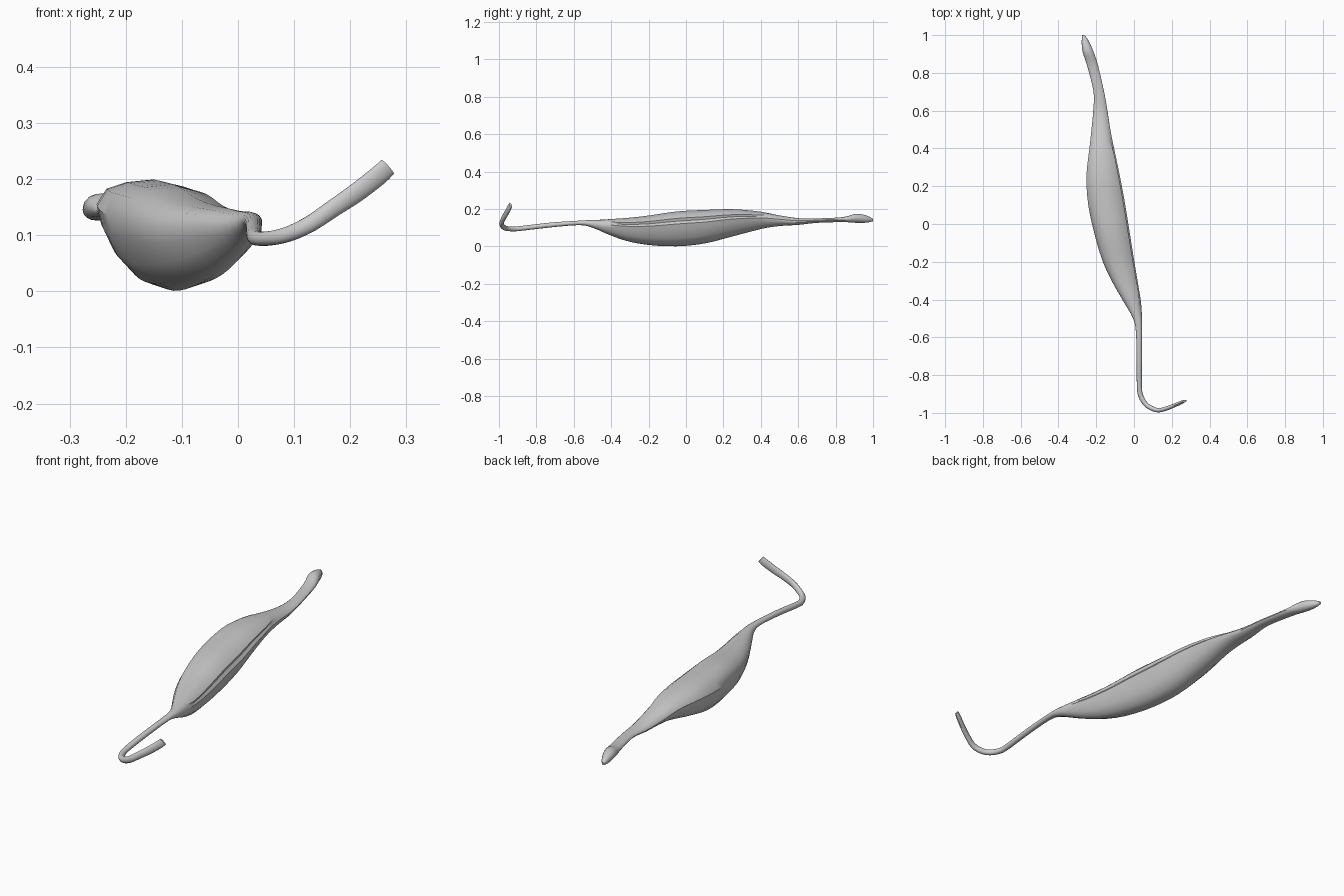
import bpy, bmesh, math
from mathutils import Vector

if "Cube" in bpy.data.objects:
    bpy.data.objects.remove(bpy.data.objects["Cube"])

# Pod sections: y, left x, right x, bottom z, top z
POD = [
    (1.0, -.274, -.262, .135, .148), (.965, -.277, -.237, .127, .165),
    (.91, -.272, -.213, .126, .175), (.84, -.249, -.19, .13, .157),
    (.7, -.214, -.158, .126, .15), (.6, -.216, -.14, .115, .151),
    (.5, -.225, -.124, .109, .167), (.4, -.236, -.105, .093, .186),
    (.25, -.252, -.074, .054, .199), (.1, -.242, -.046, .016, .195),
    (-.05, -.21, -.022, .001, .187), (-.2, -.165, .002, .008, .165),
    (-.32, -.108, .022, .03, .152), (-.42, -.05, .038, .066, .146),
    (-.5, -.005, .043, .1, .142), (-.57, .01, .042, .114, .138),
    (-.72, .014, .042, .102, .128), (-.86, .015, .042, .086, .112)]
# Hooked stem sections: centre x, y, z, width, height
HOOK = [
    (.036, -.91, .094, .027, .026), (.06, -.952, .095, .026, .026),
    (.092, -.975, .103, .025, .028), (.13, -.986, .121, .023, .03),
    (.17, -.977, .148, .022, .032), (.21, -.962, .175, .02, .035),
    (.25, -.945, .206, .018, .036), (.267, -.938, .222, .013, .034)]
# Flat-topped, deep-bellied outline with a fold on the right side
BELLY = [(.5, .14), (.44, .22), (.46, .3), (.33, .42), (.05, .5),
         (-.2, .47), (-.4, .39), (-.5, .2), (-.46, 0), (-.36, -.24),
         (-.2, -.43), (0, -.5), (.2, -.43), (.36, -.26), (.46, 0)]
N = len(BELLY)

sections = [((a + b) / 2, y, (c + d) / 2, b - a, d - c) for y, a, b, c, d in POD] + HOOK


def catmull(i, t):
    last = len(sections) - 1
    p = [sections[min(max(i + k, 0), last)] for k in (-1, 0, 1, 2)]
    return [.5 * (2 * b + (c - a) * t + (2 * a - 5 * b + 4 * c - d) * t * t
                  + (3 * b - a - 3 * c + d) * t ** 3) for a, b, c, d in zip(*p)]


STEPS = 3
path = [catmull(i, s / STEPS) for i in range(len(sections) - 1) for s in range(STEPS)]
path.append(list(sections[-1]))

# Loft the pod and stem as one continuous skin
bm = bmesh.new()
rings = []
for i, (x, y, z, w, h) in enumerate(path):
    side, up = Vector((1, 0, 0)), Vector((0, 0, 1))
    if y < -.86:
        a, b = path[max(i - 1, 0)], path[min(i + 1, len(path) - 1)]
        tangent = (Vector(b[:3]) - Vector(a[:3])).normalized()
        side = up.cross(tangent).normalized()
        up = tangent.cross(side)
    k = min(max((h - .04) / .06, 0), 1)
    ring = []
    for j, (u, v) in enumerate(BELLY):
        ang = .25 + j * math.tau / N
        u = k * u + (1 - k) * .5 * math.cos(ang)
        v = k * v + (1 - k) * .5 * math.sin(ang)
        ring.append(bm.verts.new(Vector((x, y, z)) + side * u * w + up * v * h))
    rings.append(ring)
# Ensure matching orientation where the stem frame takes over
for i in range(1, len(rings)):
    if (rings[i][0].co - rings[i][N // 2].co).dot(rings[i - 1][0].co - rings[i - 1][N // 2].co) < 0:
        mid = Vector(path[i][:3])
        a, b = path[i - 1], path[min(i + 1, len(path) - 1)]
        t = (Vector(b[:3]) - Vector(a[:3])).normalized()
        s = Vector((0, 0, 1)).cross(t).normalized()
        for v in rings[i]:
            v.co -= 2 * s * (v.co - mid).dot(s)
for a, b in zip(rings, rings[1:]):
    for j in range(N):
        bm.faces.new((a[j], a[(j + 1) % N], b[(j + 1) % N], b[j]))
bm.faces.new(rings[0])
bm.faces.new(rings[-1])
bmesh.ops.recalc_face_normals(bm, faces=bm.faces)

mesh = bpy.data.meshes.new("pod_with_hooked_stem")
bm.to_mesh(mesh)
bm.free()
pod = bpy.data.objects.new("pod_with_hooked_stem", mesh)
bpy.context.collection.objects.link(pod)
bpy.context.view_layer.objects.active = pod
pod.select_set(True)
bpy.ops.object.shade_smooth_by_angle(angle=math.radians(40))
